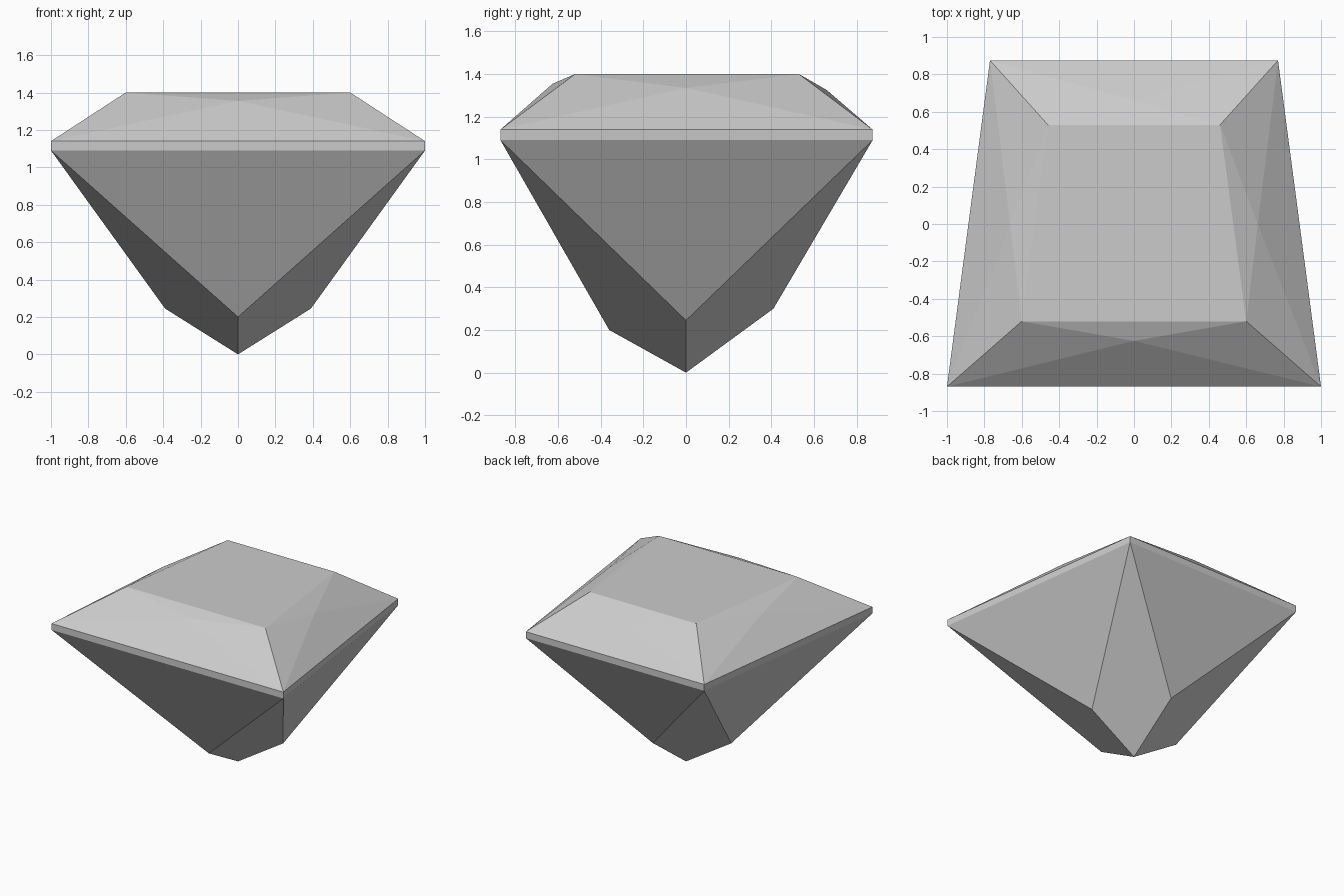
import bpy
import bmesh

cube = bpy.data.objects.get("Cube")
if cube:
    bpy.data.objects.remove(cube, do_unlink=True)

# One pale stone colour
STONE = (0.6, 0.6, 0.6, 1.0)
stone = bpy.data.materials.new("grey_stone")
stone.use_nodes = True
stone.diffuse_color = STONE
bsdf = next(n for n in stone.node_tree.nodes if n.type == "BSDF_PRINCIPLED")
bsdf.inputs["Base Color"].default_value = STONE

bm = bmesh.new()


def trapezoid(front_x, back_x, front_y, back_y, z):
    """Ring of four corners: front left, back left, back right, front right."""
    corners = [(front_x, front_y), (back_x, back_y),
               (-back_x, back_y), (-front_x, front_y)]
    return [bm.verts.new((x, y, z)) for x, y in corners]


def side_points(x, side_z, front_y, front_z, back_y, back_z):
    """One point per side: left, back, right, front."""
    points = [(x, 0, side_z), (0, back_y, back_z),
              (-x, 0, side_z), (0, front_y, front_z)]
    return [bm.verts.new(p) for p in points]


# Outlines of the tapered cut
pavilion_rim = trapezoid(1.0, 0.77, -0.87, 0.875, 1.09)
crown_rim = trapezoid(1.0, 0.77, -0.87, 0.875, 1.14)
table = trapezoid(0.6, 0.46, -0.52, 0.53, 1.4)
crown_points = side_points(0.662, 1.335, -0.625, 1.355, 0.66, 1.325)
lower_points = side_points(0.39, 0.245, -0.36, 0.2, 0.41, 0.3)
tip = bm.verts.new((0, 0, 0))

bm.faces.new(table)
for i in range(4):
    j = (i + 1) % 4
    # Crown: a shallow fan of four facets on each side
    ring = [crown_rim[i], crown_rim[j], table[j], table[i]]
    for k in range(4):
        bm.faces.new((ring[k], ring[(k + 1) % 4], crown_points[i]))
    # Girdle band
    bm.faces.new((pavilion_rim[i], pavilion_rim[j], crown_rim[j], crown_rim[i]))
    # Pavilion: a triangle below each side and a kite below each corner
    bm.faces.new((pavilion_rim[j], pavilion_rim[i], lower_points[i]))
    bm.faces.new((pavilion_rim[j], lower_points[i], tip, lower_points[j]))

bmesh.ops.recalc_face_normals(bm, faces=bm.faces[:])
mesh = bpy.data.meshes.new("cut_gemstone")
bm.to_mesh(mesh)
bm.free()
mesh.materials.append(stone)
gem = bpy.data.objects.new("cut_gemstone", mesh)
bpy.context.scene.collection.objects.link(gem)
